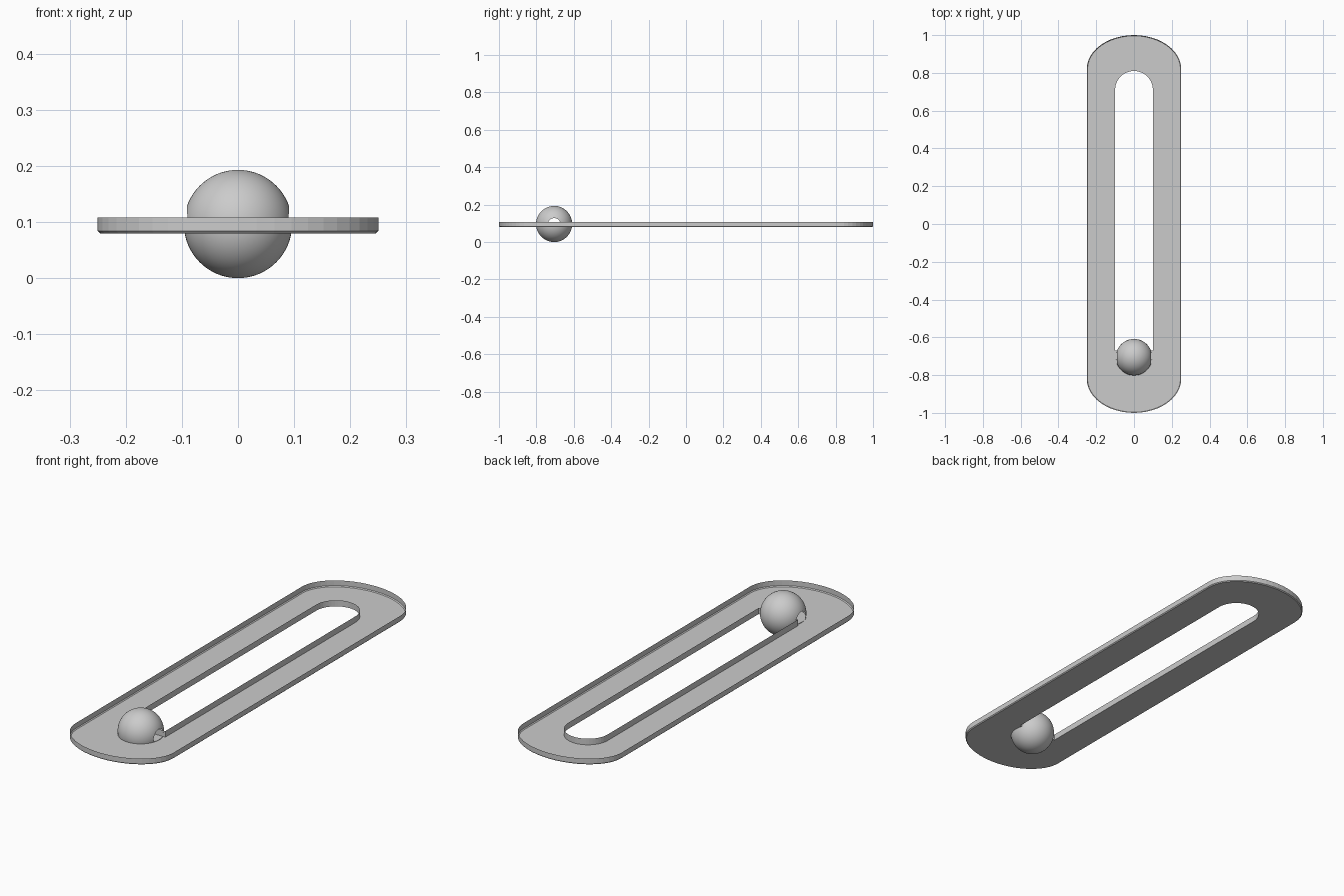
import bpy, bmesh, math

if "Cube" in bpy.data.objects:
    bpy.data.objects.remove(bpy.data.objects["Cube"])

BALL_Y, BALL_R = -0.705, 0.0965
FLOOR_Z, WALL_Z, TOP_Z = 0.080, 0.084, 0.108


def make_object(name, bm):
    mesh = bpy.data.meshes.new(name)
    bm.to_mesh(mesh)
    bm.free()
    obj = bpy.data.objects.new(name, mesh)
    bpy.context.collection.objects.link(obj)
    return obj


def arc(a, b, y, start, n=24):
    """Half-ellipse points, starting at the given angle."""
    return [(a * math.cos(start + math.pi * i / n),
             y + b * math.sin(start + math.pi * i / n)) for i in range(n + 1)]


def add_ring(bm, pts, z):
    return [bm.verts.new((x, y, z)) for x, y in pts]


def bridge(bm, low, high):
    for i in range(len(low)):
        j = (i + 1) % len(low)
        bm.faces.new((low[i], low[j], high[j], high[i]))


def outline(inset):
    a, b = 0.25 - inset, 0.18 - inset
    return arc(a, b, 0.82, 0) + arc(a, b, -0.82, math.pi)


# Long open-topped tray: thin rim, tiny bottom chamfer, walls round the slot
bm = bmesh.new()
outer_low = add_ring(bm, outline(0.004), FLOOR_Z)
outer_mid = add_ring(bm, outline(0), WALL_Z)
outer_top = add_ring(bm, outline(0), TOP_Z)
bridge(bm, outer_low, outer_mid)
bridge(bm, outer_mid, outer_top)

slot = arc(0.1, 0.1, 0.71, 0) + [(-0.1, -0.67), (0.1, -0.67)]
slot_low = add_ring(bm, slot, FLOOR_Z)
slot_top = add_ring(bm, slot, TOP_Z)
bridge(bm, slot_top, slot_low)

# Tray floor between rim and slot
edges = [bm.edges.get((r[i - 1], r[i])) for r in (outer_low, slot_low) for i in range(len(r))]
fill = bmesh.ops.triangle_fill(bm, edges=edges, use_beauty=True)
floor = [f for f in fill["geom"] if isinstance(f, bmesh.types.BMFace)]
bmesh.ops.dissolve_limit(bm, angle_limit=0.001, edges=list({e for f in floor for e in f.edges}),
                         verts=[])
make_object("slotted_tray", bm)

# Ball at the front end of the slot
bm = bmesh.new()
bmesh.ops.create_uvsphere(bm, u_segments=48, v_segments=32, radius=BALL_R)
bmesh.ops.translate(bm, verts=bm.verts, vec=(0, BALL_Y, BALL_R))
ball = make_object("ball", bm)

# Arched side openings of the ball, resting on the tray floor
bm = bmesh.new()
arch = arc(0.035, 0.035, 0.093, 0, 20) + [(-0.035, FLOOR_Z + 0.002), (0.035, FLOOR_Z + 0.002)]
sides = [[bm.verts.new((x, BALL_Y + u, z)) for u, z in arch] for x in (-0.2, 0.2)]
bridge(bm, *sides)
for ring in sides:
    bm.faces.new(ring)
bmesh.ops.recalc_face_normals(bm, faces=bm.faces)
cutter = make_object("arch_cutter", bm)
cutter.hide_render = True

mod = ball.modifiers.new("openings", "BOOLEAN")
mod.operation = "DIFFERENCE"
mod.solver = "EXACT"
mod.object = cutter
bpy.context.view_layer.objects.active = ball
ball.select_set(True)
bpy.ops.object.modifier_apply(modifier=mod.name)
bpy.data.objects.remove(cutter)

# Keep only the hollow shell of the ball
bm = bmesh.new()
bm.from_mesh(ball.data)
inside = [f for f in bm.faces if abs(f.calc_center_median().x) < 0.03
          and (f.calc_center_median() - ball.location).z > 0
          and math.dist(f.calc_center_median(), (0, BALL_Y, BALL_R)) < 0.06]
bmesh.ops.delete(bm, geom=inside, context="FACES")
bm.to_mesh(ball.data)
bm.free()
bpy.ops.object.shade_smooth_by_angle(angle=math.radians(30))
